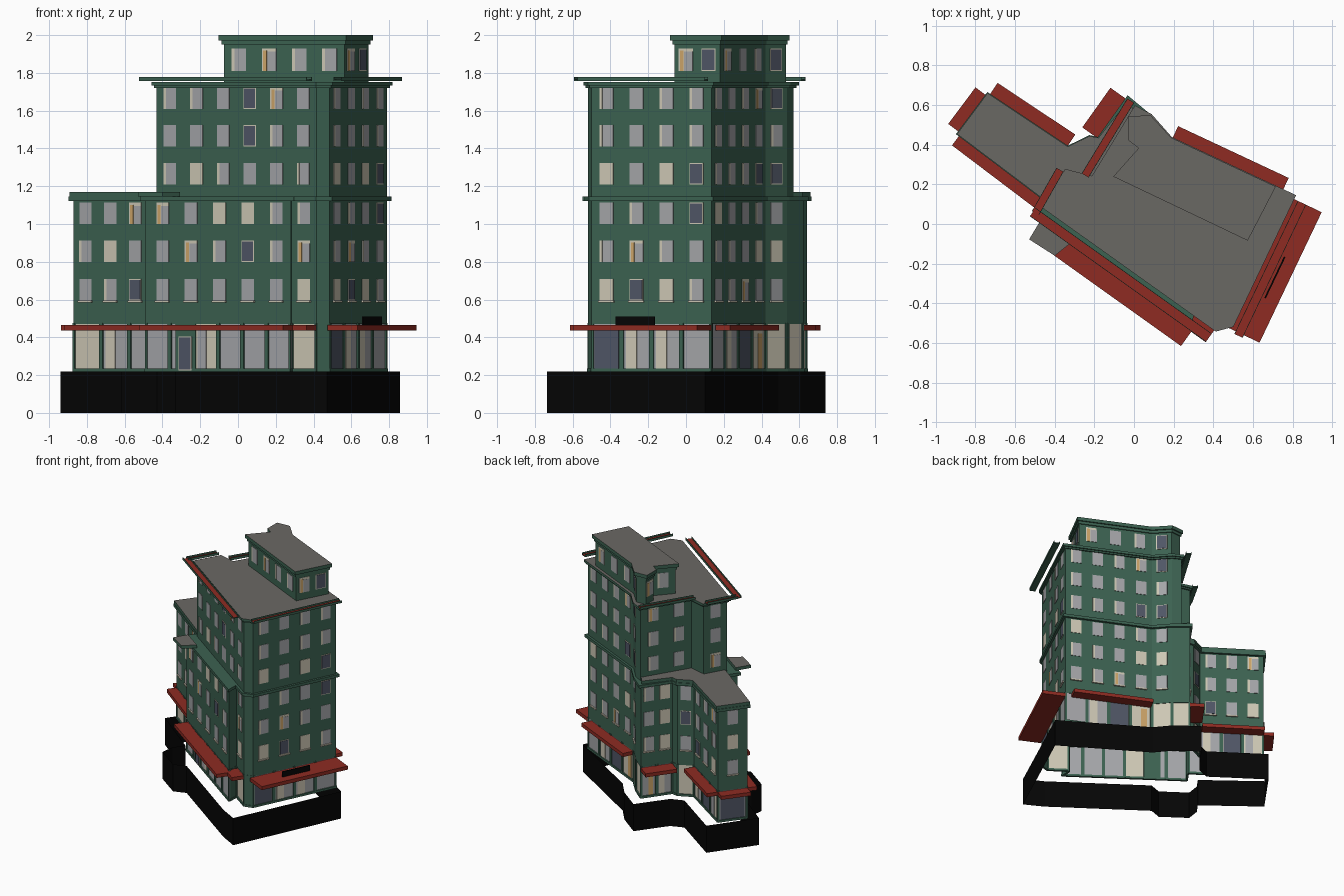
import bpy, bmesh, math, random
from mathutils import Vector

if "Cube" in bpy.data.objects:
    bpy.data.objects.remove(bpy.data.objects["Cube"])
random.seed(4)

# ---- materials -------------------------------------------------------------
COLS = {"green": (60, 98, 81), "roof_grey": (106, 104, 100), "red": (142, 43, 34),
        "black": (5, 5, 5), "glass_grey": (164, 165, 168), "slate": (80, 86, 102),
        "cream": (205, 199, 180), "tan": (205, 165, 105)}
MATS = {}
for k, c in COLS.items():
    m = bpy.data.materials.new(k)
    m.diffuse_color = [(v / 255 / 12.92 if v < 11 else ((v / 255 + .055) / 1.055) ** 2.4) for v in c] + [1]
    m.use_nodes = True
    m.node_tree.nodes["Principled BSDF"].inputs["Base Color"].default_value = m.diffuse_color
    MATS[k] = m
IDX = {k: i for i, k in enumerate(COLS)}


# ---- helpers ---------------------------------------------------------------
def finish(name, bm):
    me = bpy.data.meshes.new(name)
    bm.to_mesh(me)
    bm.free()
    for k in COLS:
        me.materials.append(MATS[k])
    ob = bpy.data.objects.new(name, me)
    bpy.context.collection.objects.link(ob)


ANG = math.radians(-35.5)


def W(s, t):
    """street-aligned plan coordinates to world"""
    c, n = math.cos(ANG), math.sin(ANG)
    return Vector((c * s - n * t, n * s + c * t))


def normal(p, q):
    d = (q - p).normalized()
    return Vector((d.y, -d.x))


def grow(poly, off):
    out = []
    for i, v in enumerate(poly):
        a, b = normal(poly[i - 1], v), normal(v, poly[(i + 1) % len(poly)])
        out.append(v + (a + b) * off / max(.35, 1 + a.dot(b)))
    return out


def prism(name, poly, z0, z1, side="green", top=None, bottom=None, caps=True):
    bm = bmesh.new()
    lo = [bm.verts.new((*p, z0)) for p in poly]
    hi = [bm.verts.new((*p, z1)) for p in poly]
    for i in range(len(poly)):
        j = (i + 1) % len(poly)
        bm.faces.new((lo[i], lo[j], hi[j], hi[i])).material_index = IDX[side]
    if caps:
        bm.faces.new(hi).material_index = IDX[top or side]
        bm.faces.new(lo[::-1]).material_index = IDX[bottom or side]
    finish(name, bm)


def wallbox(bm, p, q, u0, u1, z0, z1, d0, d1, mat, top=None):
    """box on wall p-q: u along the wall, d outward from it"""
    d, n = (q - p).normalized(), normal(p, q)
    c = [p + d * u + n * w for u, w in ((u0, d1), (u1, d1), (u1, d0), (u0, d0))]
    lo = [bm.verts.new((*v, z0)) for v in c]
    hi = [bm.verts.new((*v, z1)) for v in c]
    for i in range(4):
        j = (i + 1) % 4
        bm.faces.new((lo[i], lo[j], hi[j], hi[i])).material_index = IDX[mat]
    bm.faces.new(hi).material_index = IDX[top or mat]
    bm.faces.new(lo[::-1]).material_index = IDX[mat]


def window(bm, p, q, u, z, w, h):
    """one sash window with a random curtain"""
    kind = random.choice(("plain", "plain", "plain", "split", "split", "cream", "slate", "tan"))
    a, b = u - w / 2, u + w / 2
    base = {"slate": "cream", "cream": "cream", "tan": "cream"}.get(kind, "glass_grey")
    wallbox(bm, p, q, a, b, z, z + h, -.002, .003, base)
    if kind == "slate":
        wallbox(bm, p, q, a + .005, b - .005, z + .005, z + h - .005, 0, .005, "slate")
    elif kind == "split":
        wallbox(bm, p, q, a, a + w * .2, z, z + h, 0, .004, "cream")
    elif kind == "tan":
        wallbox(bm, p, q, a + .008, a + w * .35, z, z + h * .9, 0, .004, "tan")
        wallbox(bm, p, q, a + w * .4, b, z, z + h * .85, 0, .004, "glass_grey")


def windows(bm, p, q, n, rows, w=.08, h=.113):
    step = (q - p).length / n
    for z in rows:
        for i in range(n):
            u = (i + .5) * step
            window(bm, p, q, u, z, w, h)
            if z < .65:   # sill of the first upper storey
                wallbox(bm, p, q, u - .045, u + .045, z - .01, z, 0, .012, "cream")


# ---- plans -----------------------------------------------------------------
LOW = [W(*c) for c in ((.475, -.18), (.64, -.18), (.685, -.125), (.563, .567), (-.1, .445), (-.25, .48),
                       (-.385, .49), (-.385, .24), (-.43, .22), (-.49, .11), (-.97, .095), (-.975, -.135),
                       (-.42, -.15), (-.42, -.255), (.525, -.255))]
MAIN = [W(*c) for c in ((-.4, -.18), (.64, -.18), (.685, -.125), (.563, .567), (-.1, .445), (-.25, .48),
                        (-.32, .47), (-.29, .06), (-.42, .01))]
WING = [W(-.372, .465)] + LOW[7:13] + [W(-.3, 0), W(-.29, .44)]
CANOPY = [W(-.395, -.25), W(-.385, -.37), W(-.232, -.362), W(-.2, -.25)]
PENT = [Vector(c) for c in ((-.075, .245), (.565, -.06), (.69, .18), (.177, .42), (.075, .53),
                            (-.01, .525), (-.01, .43), (.05, .385))]
BASE = [W(*c) for c in ((.65, -.345), (.812, -.325), (.64, .58), (-.1, .53), (-.25, .57), (-.465, .575),
                        (-.47, .29), (-.53, .2), (-1.0, .195), (-1.0, -.215), (-.5, -.235), (-.5, -.335),
                        (-.45, -.43), (-.22, -.43), (-.16, -.345))]

# ---- masses, cornices and roofs --------------------------------------------
prism("plinth_skirt", BASE, 0, .22, "black", caps=False)
prism("lower_storeys", LOW, .47, 1.125)
prism("lower_cornice", grow(LOW, .018), 1.122, 1.145)
prism("wing_roof", grow(WING, .014), 1.145, 1.17, top="roof_grey")
prism("corner_canopy", CANOPY, 1.145, 1.17, top="roof_grey")
prism("upper_storeys", MAIN, 1.14, 1.725)
prism("upper_cornice_lower", grow(MAIN, .012), 1.72, 1.732)
prism("main_roof", grow(MAIN, .022), 1.732, 1.752, top="roof_grey")
prism("penthouse", PENT, 1.75, 1.96)
prism("penthouse_cornice", grow(PENT, .008), 1.95, 1.972)
prism("penthouse_roof", grow(PENT, .018), 1.972, 2.0, top="roof_grey")

# ---- floating roof-edge troughs: red floor between green rims --------------
bm = bmesh.new()
for i, a, b, d0, d1 in ((0, .05, 0, .045, .09), (2, .04, 0, .045, .085),
                        (6, .03, 0, .035, .07), (8, 0, .06, .025, .06)):
    p, q = MAIN[i], MAIN[(i + 1) % 9]
    L = (q - p).length + b
    wallbox(bm, p, q, -a, L, 1.757, 1.764, d0, d1, "green", "red")
    wallbox(bm, p, q, -a, L, 1.757, 1.777, d0 - .003, d0, "green")
    wallbox(bm, p, q, -a, L, 1.757, 1.777, d1, d1 + .003, "green")
finish("roof_edge_troughs", bm)

# ---- windows ---------------------------------------------------------------
UP, DOWN = (1.61, 1.41, 1.21), (1.0, .80, .595)
bm = bmesh.new()
for i, n in ((0, 6), (2, 4), (3, 4), (4, 1), (6, 2), (8, 1)):
    windows(bm, MAIN[i], MAIN[(i + 1) % 9], n, UP)
for i, n in ((0, 1), (2, 4), (3, 4), (4, 1), (6, 2), (8, 1), (9, 3), (10, 1)):
    windows(bm, LOW[i], LOW[i + 1], n, DOWN)
windows(bm, W(-.4, -.255), LOW[14], 5, DOWN)
windows(bm, LOW[11], W(-.48, -.148), 3, DOWN)
for i, n in ((0, 4), (1, 2), (2, 3), (3, 1), (5, 1), (7, 1)):
    windows(bm, PENT[i], PENT[(i + 1) % 8], n, (1.81,), .084, .12)
finish("windows", bm)

# ---- ground floor shopfronts -----------------------------------------------
bm = bmesh.new()
for i, p in enumerate(LOW):
    q = LOW[(i + 1) % len(LOW)]
    L = (q - p).length
    wallbox(bm, p, q, 0, L, .218, .235, -.01, .006, "green")
    if L < .11:            # solid corner piers
        wallbox(bm, p, q, 0, L, .22, .475, -.01, .002, "green")
        continue
    n = max(1, round(L / .165))
    w = L / n
    for k in range(n):
        a, b = k * w, (k + 1) * w
        main = random.choice(("glass_grey", "glass_grey", "cream"))
        wallbox(bm, p, q, a, b, .23, .475, -.008, -.004, main)
        r = random.random()
        if r < .35:
            other = "cream" if main != "cream" else "glass_grey"
            wallbox(bm, p, q, a + w * .15, a + w * .5, .235, .44, -.005, -.001, other)
        elif r < .45:
            wallbox(bm, p, q, a + w * .5, a + w * .78, .235, .42, -.005, -.001, "tan")
        elif r < .57:
            wallbox(bm, p, q, a + w * .1, b - w * .1, .235, .45, -.005, -.001, "slate")
        for u in (a, b):  # piers between panes
            wallbox(bm, p, q, max(0, u - .012), min(L, u + .012), .22, .475, -.012, .004, "green")
finish("shopfronts", bm)

# ---- entrance door ---------------------------------------------------------
bm = bmesh.new()
p, q = LOW[13], LOW[14]
wallbox(bm, p, q, .20, .325, .22, .475, -.01, .005, "green")
wallbox(bm, p, q, .22, .305, .225, .405, 0, .008, "cream")
wallbox(bm, p, q, .226, .299, .23, .399, 0, .01, "slate")
finish("entrance_door", bm)

# ---- red awnings -----------------------------------------------------------
bm = bmesh.new()
for p, q, d in ((W(-.385, -.255), W(.55, -.255), .108), (W(.5, -.18), W(.64, -.18), .095),
                (W(.69, -.15), LOW[3], .175), (W(.515, .558), W(-.09, .447), .085),
                (LOW[6], W(-.385, .245), .11), (W(-.5, .11), LOW[10], .085),
                (LOW[10], LOW[11], .08), (LOW[11], W(-.44, -.15), .075)):
    wallbox(bm, p, q, 0, (q - p).length, .437, .466, 0, d, "red")
finish("awnings", bm)

# ---- blank black sign board above the side awning --------------------------
bm = bmesh.new()
wallbox(bm, LOW[2], LOW[3], .19, .42, .466, .51, .10, .108, "black")
finish("sign_board", bm)
